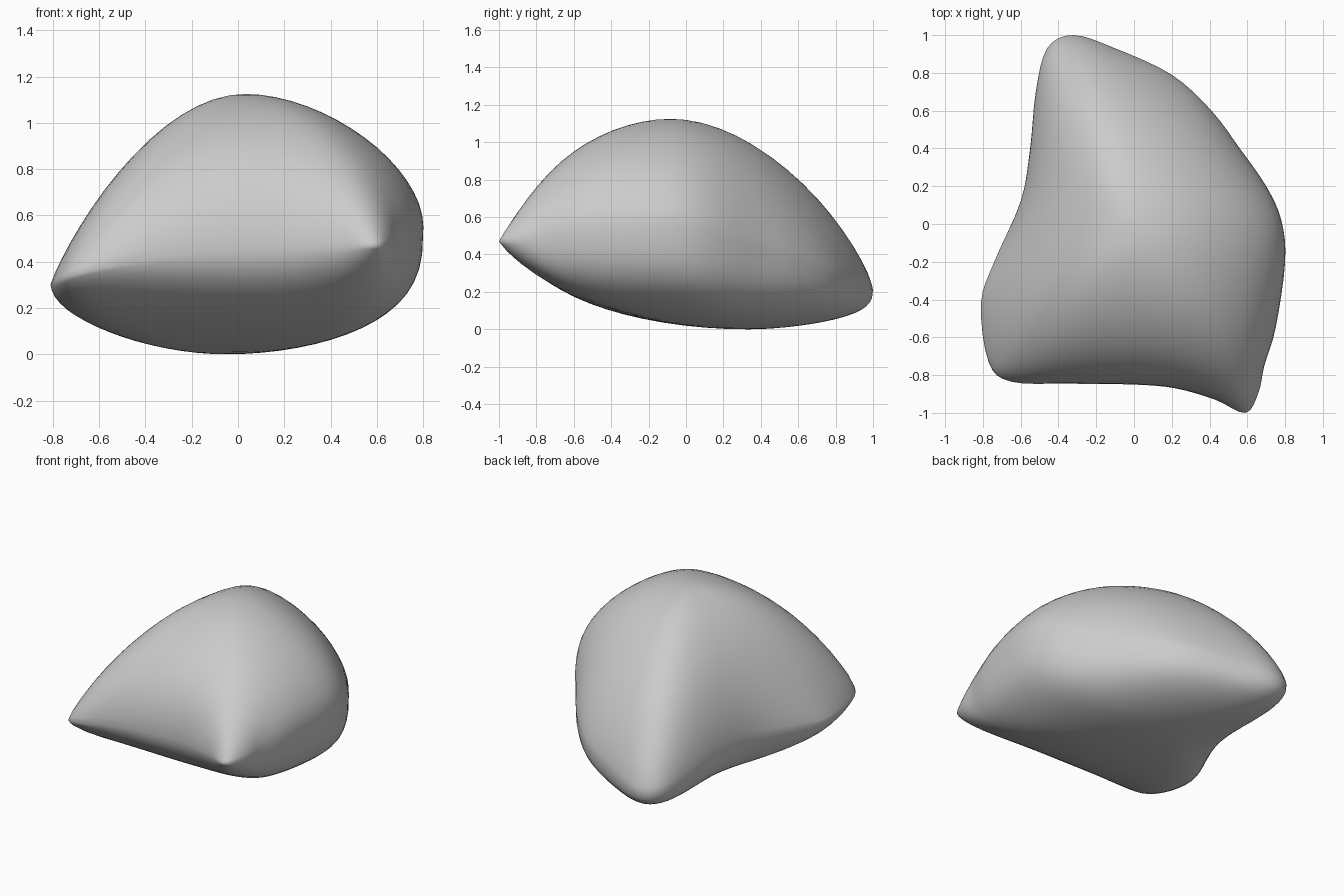
import bpy, bmesh, math
from mathutils import Vector

if "Cube" in bpy.data.objects:
    bpy.data.objects.remove(bpy.data.objects["Cube"])

# Widest outline of the stone, counter-clockwise: x, y, z, top fullness, underside fullness
RIM = [
    (0.59, -1.00, 0.47, 0.80, 0.75), (0.66, -0.89, 0.48, 0.70, 0.58),
    (0.69, -0.75, 0.50, 0.60, 0.42), (0.75, -0.55, 0.53, 0.55, 0.36),
    (0.80, -0.20, 0.55, 0.53, 0.34), (0.78, 0.02, 0.54, 0.55, 0.33),
    (0.70, 0.20, 0.50, 0.58, 0.33), (0.56, 0.40, 0.44, 0.64, 0.33),
    (0.41, 0.60, 0.38, 0.68, 0.33), (0.20, 0.79, 0.31, 0.70, 0.34),
    (-0.10, 0.93, 0.25, 0.72, 0.34), (-0.32, 1.00, 0.21, 0.72, 0.34),
    (-0.46, 0.93, 0.22, 0.72, 0.34), (-0.52, 0.70, 0.26, 0.68, 0.38),
    (-0.55, 0.40, 0.31, 0.66, 0.44), (-0.60, 0.12, 0.33, 0.72, 0.50),
    (-0.74, -0.20, 0.31, 0.80, 0.50), (-0.81, -0.42, 0.30, 0.83, 0.52),
    (-0.77, -0.73, 0.32, 0.80, 0.65), (-0.65, -0.835, 0.36, 0.70, 0.68),
    (-0.35, -0.845, 0.42, 0.54, 0.56), (0.00, -0.85, 0.45, 0.49, 0.50),
    (0.22, -0.87, 0.46, 0.51, 0.52), (0.43, -0.93, 0.46, 0.62, 0.62),
]
TOP = Vector((0.03, -0.08, 1.125))
BOTTOM = Vector((-0.05, 0.33, 0.0))
SUB, RINGS = 4, 16


def spline(points, sub):
    """Closed Catmull-Rom curve through points of any dimension."""
    out, n = [], len(points)
    for i in range(n):
        a, b, c, d = (points[(i + k) % n] for k in (-1, 0, 1, 2))
        for s in range(sub):
            t = s / sub
            out.append([0.5 * (2 * q + (r - p) * t + (2 * p - 5 * q + 4 * r - w) * t * t
                               + (3 * q - p - 3 * r + w) * t ** 3)
                        for p, q, r, w in zip(a, b, c, d)])
    return out


def blur(points, times):
    """Soften a closed outline so inner rings get rounder."""
    n = len(points)
    for _ in range(times):
        points = [[(a + 2 * b + c) / 4 for a, b, c in
                   zip(points[i - 1], points[i], points[(i + 1) % n])] for i in range(n)]
    return points


rim = spline(RIM, SUB)
n = len(rim)
bm = bmesh.new()
edge = [bm.verts.new(p[:3]) for p in rim]


def dome(center, power, soften):
    """Close one side of the rim with a rounded cap."""
    prev, outline = edge, rim
    for k in range(1, RINGS):
        t = math.cos(0.5 * math.pi * k / RINGS)
        outline = blur(outline, round(soften * k))
        ring = []
        for p in outline:
            f = (1 - t * t) ** p[power]
            ring.append(bm.verts.new((center.x + t * (p[0] - center.x),
                                      center.y + t * (p[1] - center.y),
                                      p[2] + f * (center.z - p[2]))))
        for i in range(n):
            j = (i + 1) % n
            bm.faces.new((prev[i], prev[j], ring[j], ring[i]))
        prev = ring
    tip = bm.verts.new(center)
    for i in range(n):
        bm.faces.new((prev[i], prev[(i + 1) % n], tip))


# Upper dome and underside
dome(TOP, 3, 1.2)
dome(BOTTOM, 4, 0.6)
bmesh.ops.recalc_face_normals(bm, faces=bm.faces)

mesh = bpy.data.meshes.new("stone")
bm.to_mesh(mesh)
bm.free()
mesh.polygons.foreach_set("use_smooth", [True] * len(mesh.polygons))
stone = bpy.data.objects.new("stone", mesh)
bpy.context.collection.objects.link(stone)
